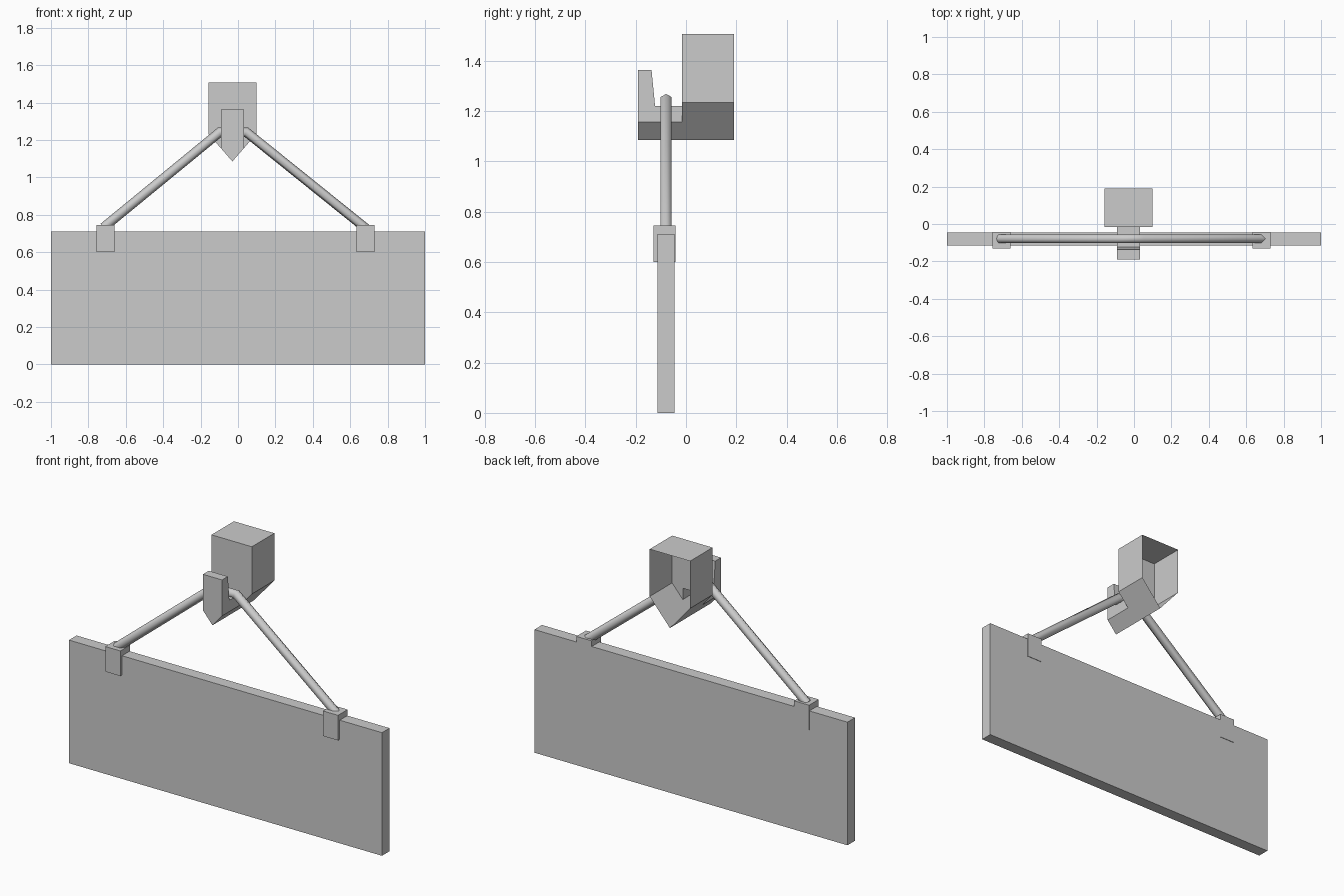
import bpy, bmesh
from mathutils import Vector

if "Cube" in bpy.data.objects:
    bpy.data.objects.remove(bpy.data.objects["Cube"])


def make(name, verts, faces, smooth=False):
    me = bpy.data.meshes.new(name)
    me.from_pydata(verts, [], faces)
    bm = bmesh.new()
    bm.from_mesh(me)
    bmesh.ops.remove_doubles(bm, verts=bm.verts, dist=1e-5)
    bmesh.ops.recalc_face_normals(bm, faces=bm.faces)
    for f in bm.faces:
        f.smooth = smooth and len(f.verts) == 4
    bm.to_mesh(me)
    bm.free()
    ob = bpy.data.objects.new(name, me)
    bpy.context.collection.objects.link(ob)
    return ob


def prism_x(name, profile, x0, x1):
    """Extrude a (y, z) profile along x."""
    n = len(profile)
    verts = [(x, y, z) for x in (x0, x1) for y, z in profile]
    faces = [list(range(n)), list(range(n, 2 * n))]
    faces += [[i, (i + 1) % n, n + (i + 1) % n, n + i] for i in range(n)]
    return make(name, verts, faces)


# Sign board
Y0, Y1, TOP = -0.114, -0.045, 0.711
prism_x("sign_board", [(Y0, 0), (Y1, 0), (Y1, TOP), (Y0, TOP)], -1, 1)

# Saddle clips over the top edge of the board
C0, C1, CB, CT = -0.13, -0.042, 0.60, 0.745
saddle = [(C0, CB), (Y0, CB), (Y0, TOP), (Y1, TOP), (Y1, CB), (C1, CB), (C1, CT), (C0, CT)]
for side, xc in (("left", -0.709), ("right", 0.682)):
    prism_x("clip_" + side, saddle, xc - 0.048, xc + 0.048)

# Hanger rod: hexagonal section swept along a bent path, mitred at the bends
path = [Vector(p) for p in ((-0.719, -0.079, 0.732), (-0.097, -0.079, 1.242),
                            (0.044, -0.079, 1.242), (0.693, -0.079, 0.72))]
R, H = 0.0254, 0.022
section = [(0, R), (H, R / 2), (H, -R / 2), (0, -R), (-H, -R / 2), (-H, R / 2)]
verts, faces = [], []
for i, p in enumerate(path):
    a = (p - path[i - 1]).normalized() if i else (path[1] - p).normalized()
    b = (path[i + 1] - p).normalized() if i < len(path) - 1 else a
    t = (a + b).normalized()
    up = Vector((-t.z, 0, t.x)) / t.dot(a)
    verts += [p + Vector((0, u, 0)) + up * v for u, v in section]
for r in range(len(path) - 1):
    for k in range(6):
        j = (k + 1) % 6
        faces.append([r * 6 + k, r * 6 + j, r * 6 + 6 + j, r * 6 + 6 + k])
faces += [list(range(6)), list(range(18, 24))]
make("hanger_rod", verts, faces, smooth=True)

# Bracket: one thin shell, open at the back, with a hollow hook on its front
XC, W, HW = -0.03, 0.129, 0.061
TIP, SH, ROOF, FLOOR = 1.085, 1.233, 1.506, 1.22
HS = TIP + (SH - TIP) * HW / W
FRONT, WALL, BACK = -0.19, -0.015, 0.19
verts, faces = [], []


def face(*pts):
    faces.append(list(range(len(verts), len(verts) + len(pts))))
    verts.extend((XC + x, y, z) for x, y, z in pts)


# Housing walls, roof and V-shaped underside
outline = [(0, TIP), (W, SH), (W, ROOF), (-W, ROOF), (-W, SH)]
for i, (x, z) in enumerate(outline):
    x2, z2 = outline[(i + 1) % 5]
    face((x, WALL, z), (x2, WALL, z2), (x2, BACK, z2), (x, BACK, z))
face(*[(x, WALL, z) for x, z in ((-W, ROOF), (-W, SH), (-HW, HS), (-HW, FLOOR),
                                 (HW, FLOOR), (HW, HS), (W, SH), (W, ROOF))])
# Hook: sides, underside, cradle, prong and front
cradle = [(WALL, FLOOR), (-0.123, FLOOR), (-0.137, 1.363), (FRONT, 1.363)]
for s in (-HW, HW):
    face(*[(s, y, z) for y, z in cradle + [(FRONT, HS), (WALL, HS)]])
    face((s, WALL, HS), (s, FRONT, HS), (0, FRONT, TIP), (0, WALL, TIP))
for (y, z), (y2, z2) in zip(cradle, cradle[1:]):
    face((-HW, y, z), (HW, y, z), (HW, y2, z2), (-HW, y2, z2))
face((-HW, FRONT, 1.363), (-HW, FRONT, HS), (0, FRONT, TIP), (HW, FRONT, HS), (HW, FRONT, 1.363))
make("wall_bracket", verts, faces)
